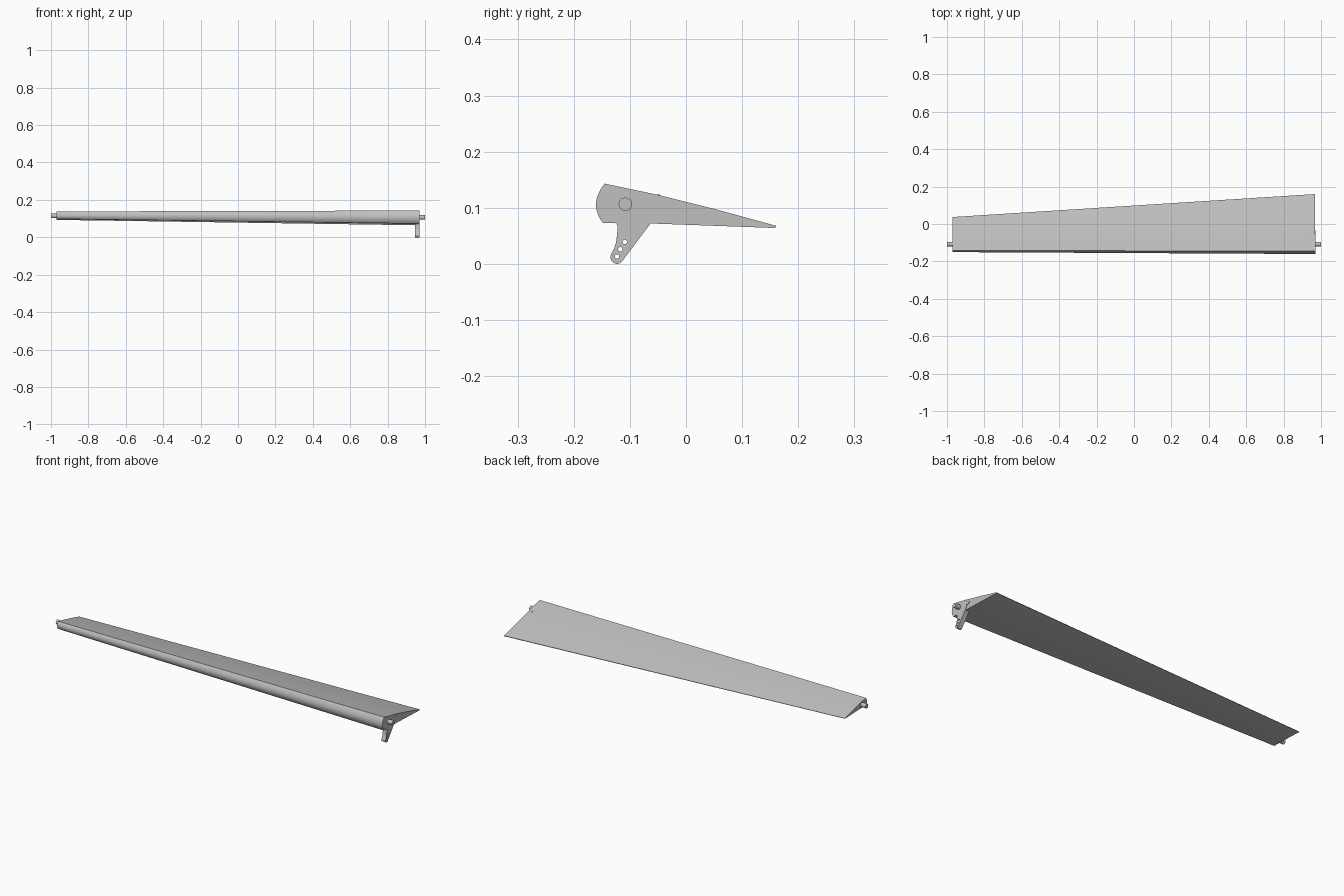
import bpy, bmesh, math
from mathutils import Vector

cube = bpy.data.objects.get("Cube")
if cube:
    bpy.data.objects.remove(cube)

grey = bpy.data.materials.new("light grey")
grey.use_nodes = True
grey.diffuse_color = (0.53, 0.53, 0.53, 1)
grey.node_tree.nodes["Principled BSDF"].inputs["Base Color"].default_value = grey.diffuse_color


def add_object(name, mesh):
    obj = bpy.data.objects.new(name, mesh)
    bpy.context.collection.objects.link(obj)
    mesh.materials.clear()
    mesh.materials.append(grey)
    bpy.ops.object.select_all(action='DESELECT')
    obj.select_set(True)
    bpy.context.view_layer.objects.active = obj
    bpy.ops.object.shade_smooth_by_angle(angle=math.radians(30))
    return obj


def bezier(a, c, b, steps):
    a, b, c = Vector(a), Vector(b), Vector(c)
    return [a * (1 - t) ** 2 + c * 2 * t * (1 - t) + b * t * t
            for t in (i / steps for i in range(steps + 1))]


def arc(centre, radius, start, end, steps):
    angles = [math.radians(start + (end - start) * i / steps) for i in range(steps + 1)]
    return [Vector((centre[0] + radius * math.cos(a), centre[1] + radius * math.sin(a)))
            for a in angles]


def cylinder(name, x0, x1, y, z, radius):
    bm = bmesh.new()
    ring = [bm.verts.new((x0, p.x, p.y)) for p in arc((y, z), radius, 0, 360, 32)[:-1]]
    face = bm.faces.new(ring)
    out = bmesh.ops.extrude_face_region(bm, geom=[face])["geom"]
    bmesh.ops.translate(bm, vec=(x1 - x0, 0, 0),
                        verts=[v for v in out if isinstance(v, bmesh.types.BMVert)])
    bmesh.ops.recalc_face_normals(bm, faces=bm.faces)
    mesh = bpy.data.meshes.new(name)
    bm.to_mesh(mesh)
    bm.free()
    return add_object(name, mesh)


# Rounded nose shared by the flap body and the control horn (y, z)
nose = bezier((-0.145, 0.143), (-0.1745, 0.106), (-0.148, 0.073), 16)

# Tapered flap body: wide section on the left end, narrow on the right end
section = nose + [Vector(p) for p in (
    (-0.065, 0.072), (0.155, 0.064), (0.16, 0.065), (0.16, 0.068),
    (0.05, 0.098), (-0.05, 0.123))]
bm = bmesh.new()
wide = [bm.verts.new((0.969, p.x, p.y)) for p in section]
narrow = [bm.verts.new((-0.971, -0.15 + 0.585 * (p.x + 0.16), 0.138 + 0.57 * (p.y - 0.143)))
          for p in section]
bm.faces.new(wide)
bm.faces.new(narrow[::-1])
for i in range(len(section)):
    j = (i + 1) % len(section)
    bm.faces.new((wide[i], narrow[i], narrow[j], wide[j]))
bmesh.ops.recalc_face_normals(bm, faces=bm.faces)
mesh = bpy.data.meshes.new("flap_body")
bm.to_mesh(mesh)
bm.free()
add_object("flap_body", mesh)

# Control horn: end plate with arm, tab and three rod holes
outline = nose + bezier((-0.132, 0.074), (-0.121, 0.074), (-0.122, 0.062), 6)
outline += bezier((-0.124, 0.042), (-0.126, 0.03), (-0.133, 0.018), 6)
outline += arc((-0.123, 0.0115), 0.0115, 165, 325, 12)
outline += bezier((-0.066, 0.068), (-0.056, 0.08), (-0.053, 0.095), 6)
outline += arc((-0.042, 0.104), 0.008, -90, 90, 10)
outline += [Vector((-0.053, 0.112)), Vector((-0.056, 0.124))]
holes = [arc(c, 0.004, 0, 360, 16)[:-1]
         for c in ((-0.123, 0.013), (-0.117, 0.026), (-0.109, 0.039))]
curve = bpy.data.curves.new("horn_outline", 'CURVE')
curve.dimensions = '2D'
curve.fill_mode = 'BOTH'
curve.extrude = 0.012
for loop in [outline] + holes:
    spline = curve.splines.new('POLY')
    spline.points.add(len(loop) - 1)
    for point, p in zip(spline.points, loop):
        point.co = (p.x, p.y, 0, 1)
    spline.use_cyclic_u = True
helper = bpy.data.objects.new("horn_outline", curve)
bpy.context.collection.objects.link(helper)
bpy.context.view_layer.update()
graph = bpy.context.evaluated_depsgraph_get()
mesh = bpy.data.meshes.new_from_object(helper.evaluated_get(graph))
bpy.data.objects.remove(helper)
bm = bmesh.new()
bm.from_mesh(mesh)
bmesh.ops.remove_doubles(bm, verts=bm.verts, dist=0.00001)
for v in bm.verts:
    v.co = (0.959 + v.co.z, v.co.x, v.co.y)
bmesh.ops.recalc_face_normals(bm, faces=bm.faces)
bm.to_mesh(mesh)
bm.free()
mesh.name = "control_horn"
add_object("control_horn", mesh)

# Hinge pins at both ends
cylinder("left_hinge_pin", 0.95, 1.0, -0.108, 0.106, 0.012)
cylinder("right_hinge_pin", -1.0, -0.95, -0.108, 0.114, 0.012)

# Small fastener through the top skin above the tab
pin = cylinder("tab_fastener", -0.01, 0.01, 0, 0, 0.004)
pin.rotation_euler = (0, math.radians(90), 0)
pin.location = (0.95, -0.05, 0.1135)
